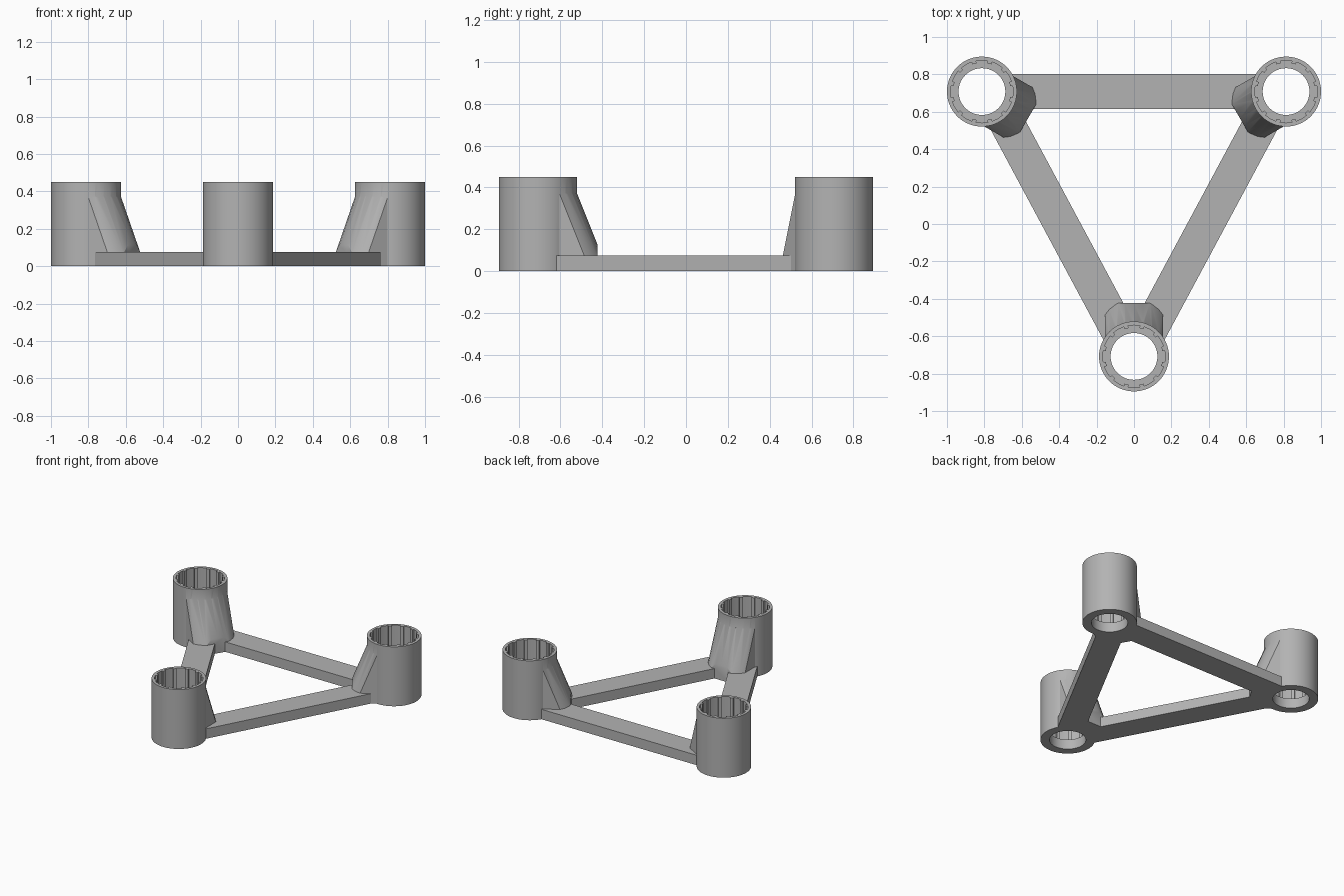
import bpy, bmesh
from math import sin, cos, pi, atan2, hypot
from mathutils import Matrix, Vector

cube = bpy.data.objects.get("Cube")
if cube:
    bpy.data.objects.remove(cube, do_unlink=True)

HEIGHT, PLATE = 0.45, 0.075
R_OUT, R_HOLE, R_BORE, R_RIB = 0.187, 0.125, 0.167, 0.154
# Socket centres with the turn that points local +y to the middle
SOCKETS = [((0, -0.708), 0), ((0.813, 0.708), 2 * pi / 3), ((-0.813, 0.708), -2 * pi / 3)]

grey = bpy.data.materials.new("plain grey")
grey.use_nodes = True
grey.diffuse_color = (0.45, 0.45, 0.45, 1)
grey.node_tree.nodes["Principled BSDF"].inputs["Base Color"].default_value = (0.45, 0.45, 0.45, 1)


def circle(r, n=64):
    return [(r * cos(2 * pi * i / n), r * sin(2 * pi * i / n)) for i in range(n)]


def prism(name, outline, z0, z1, matrix=Matrix(), shear=0.0):
    """Extrude an outline upward, leaning it along y by shear per unit height."""
    bm = bmesh.new()
    low, high = ([bm.verts.new((x, y + shear * z, z)) for x, y in outline] for z in (z0, z1))
    bm.faces.new(low[::-1])
    bm.faces.new(high)
    for i in range(len(low)):
        j = (i + 1) % len(low)
        bm.faces.new((low[i], low[j], high[j], high[i]))
    bm.transform(matrix)
    mesh = bpy.data.meshes.new(name)
    bm.to_mesh(mesh)
    bm.free()
    mesh.materials.append(grey)
    obj = bpy.data.objects.new(name, mesh)
    bpy.context.scene.collection.objects.link(obj)
    return obj


def boolean(target, tool, operation):
    mod = target.modifiers.new(operation, "BOOLEAN")
    mod.operation, mod.solver, mod.object = operation, "EXACT", tool
    bpy.context.view_layer.update()
    mesh = bpy.data.meshes.new_from_object(target.evaluated_get(bpy.context.evaluated_depsgraph_get()))
    target.modifiers.clear()
    target.data = mesh
    bpy.data.objects.remove(tool, do_unlink=True)


def bar(name, a, b):
    a, b = Vector(a), Vector(b)
    d = b - a
    h, w = d.length / 2, 0.0935
    mid = (a + b) / 2
    turn = Matrix.Translation((mid.x, mid.y, 0)) @ Matrix.Rotation(atan2(d.y, d.x), 4, "Z")
    return prism(name, [(-h, -w), (h, -w), (h, w), (-h, w)], 0, PLATE, turn)


# Flat triangular base
frame = bar("socket_frame", (-0.80, 0.708), (0.80, 0.708))
for s in (-1, 1):
    boolean(frame, bar("side_bar", (s * 0.025, -0.68), (s * 0.76, 0.69)), "UNION")

# Ribbed bore outline
ribs = 12
bore_outline = []
for i in range(ribs):
    for part, r in ((-0.36, R_BORE), (0, R_BORE), (0.36, R_BORE), (0.36, R_RIB), (0.5, R_RIB), (0.64, R_RIB)):
        t = 2 * pi * (i + part) / ribs
        bore_outline.append((r * cos(t), r * sin(t)))

places = [Matrix.Translation((x, y, 0)) @ Matrix.Rotation(a, 4, "Z") for (x, y), a in SOCKETS]
for place in places:
    # Leaning buttress trimmed flat at its front and sides
    buttress = prism("buttress", [(x, y + 0.149) for x, y in circle(R_OUT, 24)], 0, 0.372, place, -0.40)
    trim = prism("trim", [(-0.155, -0.15), (0.155, -0.15), (0.155, 0.285), (-0.155, 0.285)], -0.1, 0.6, place)
    boolean(buttress, trim, "INTERSECT")
    boolean(frame, buttress, "UNION")
    boolean(frame, prism("tower", circle(R_OUT), 0, HEIGHT, place), "UNION")

for place in places:
    # Ribbed socket above a narrower through hole
    boolean(frame, prism("bore", bore_outline, PLATE, HEIGHT + 0.1, place), "DIFFERENCE")
    boolean(frame, prism("hole", circle(R_HOLE), -0.1, HEIGHT + 0.1, place), "DIFFERENCE")

bpy.ops.object.select_all(action="DESELECT")
frame.select_set(True)
bpy.context.view_layer.objects.active = frame
bpy.ops.object.shade_smooth_by_angle(angle=0.5)
